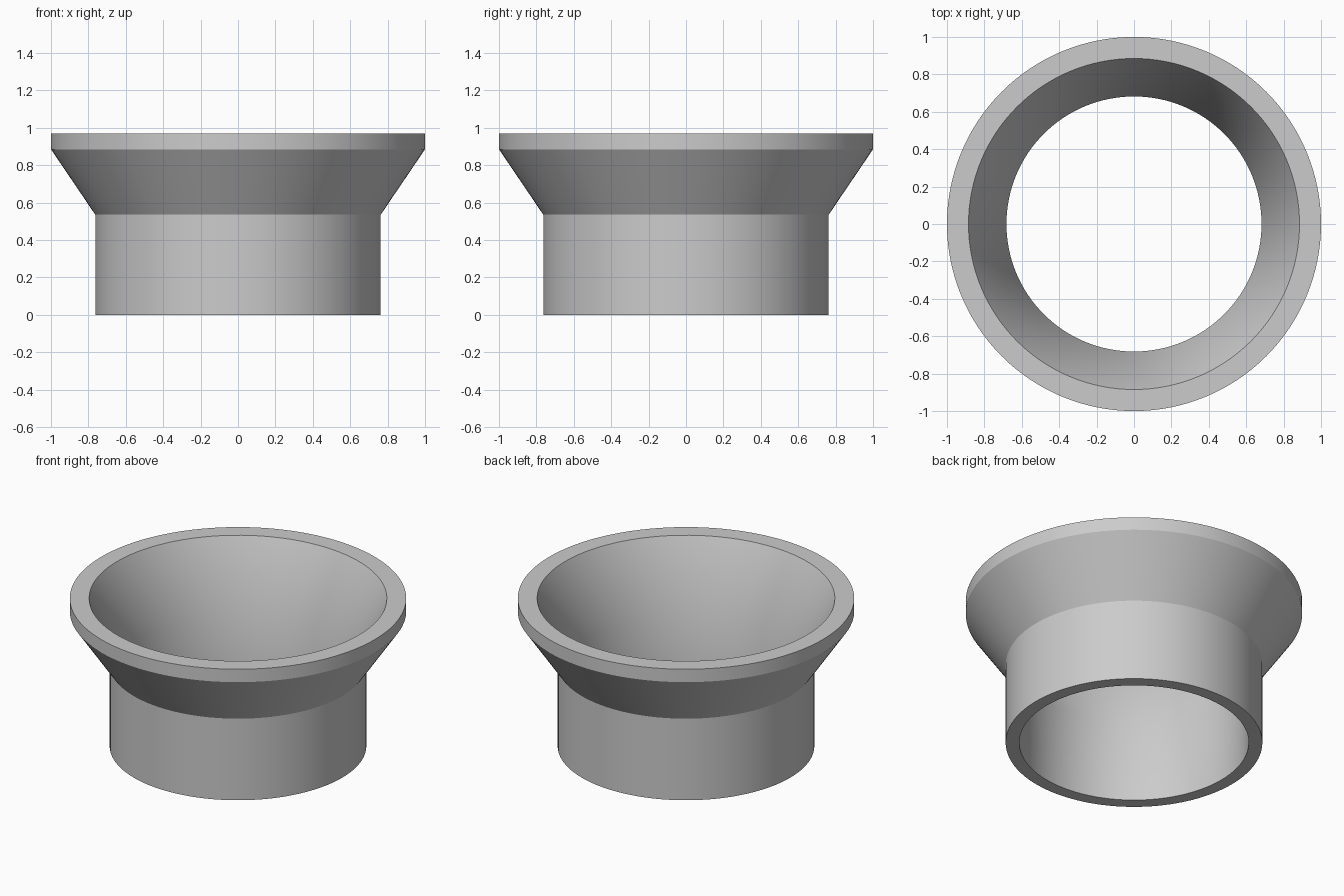
import bpy, bmesh, math

if "Cube" in bpy.data.objects:
    bpy.data.objects.remove(bpy.data.objects["Cube"])

SEGMENTS = 128

# Closed wall cross-section (radius, height): outside upwards, then inside downwards
PROFILE = [
    (0.763, 0.0), (0.763, 0.535),    # straight collar
    (1.0, 0.885), (1.0, 0.97),       # flare and rim band
    (0.885, 0.97),                   # flat rim
    (0.682, 0.535), (0.682, 0.0),    # funnel and bore
]

grey = bpy.data.materials.new("plain grey")
grey.diffuse_color = (0.6, 0.6, 0.6, 1.0)
grey.use_nodes = True
grey.node_tree.nodes["Principled BSDF"].inputs["Base Color"].default_value = grey.diffuse_color

# Revolve the cross-section into a flared ring
bm = bmesh.new()
rings = []
for r, z in PROFILE:
    rings.append([bm.verts.new((r * math.cos(a), r * math.sin(a), z))
                  for a in (2 * math.pi * i / SEGMENTS for i in range(SEGMENTS))])
for k, low in enumerate(rings):
    high = rings[(k + 1) % len(rings)]
    for i in range(SEGMENTS):
        j = (i + 1) % SEGMENTS
        bm.faces.new((low[i], low[j], high[j], high[i]))
bmesh.ops.recalc_face_normals(bm, faces=bm.faces)

mesh = bpy.data.meshes.new("flared_collar")
bm.to_mesh(mesh)
bm.free()
mesh.materials.append(grey)
collar = bpy.data.objects.new("flared_collar", mesh)
bpy.context.collection.objects.link(collar)

# Smooth round walls, crisp rim and outer edges
bpy.context.view_layer.objects.active = collar
collar.select_set(True)
bpy.ops.object.shade_smooth_by_angle(angle=math.radians(30))
